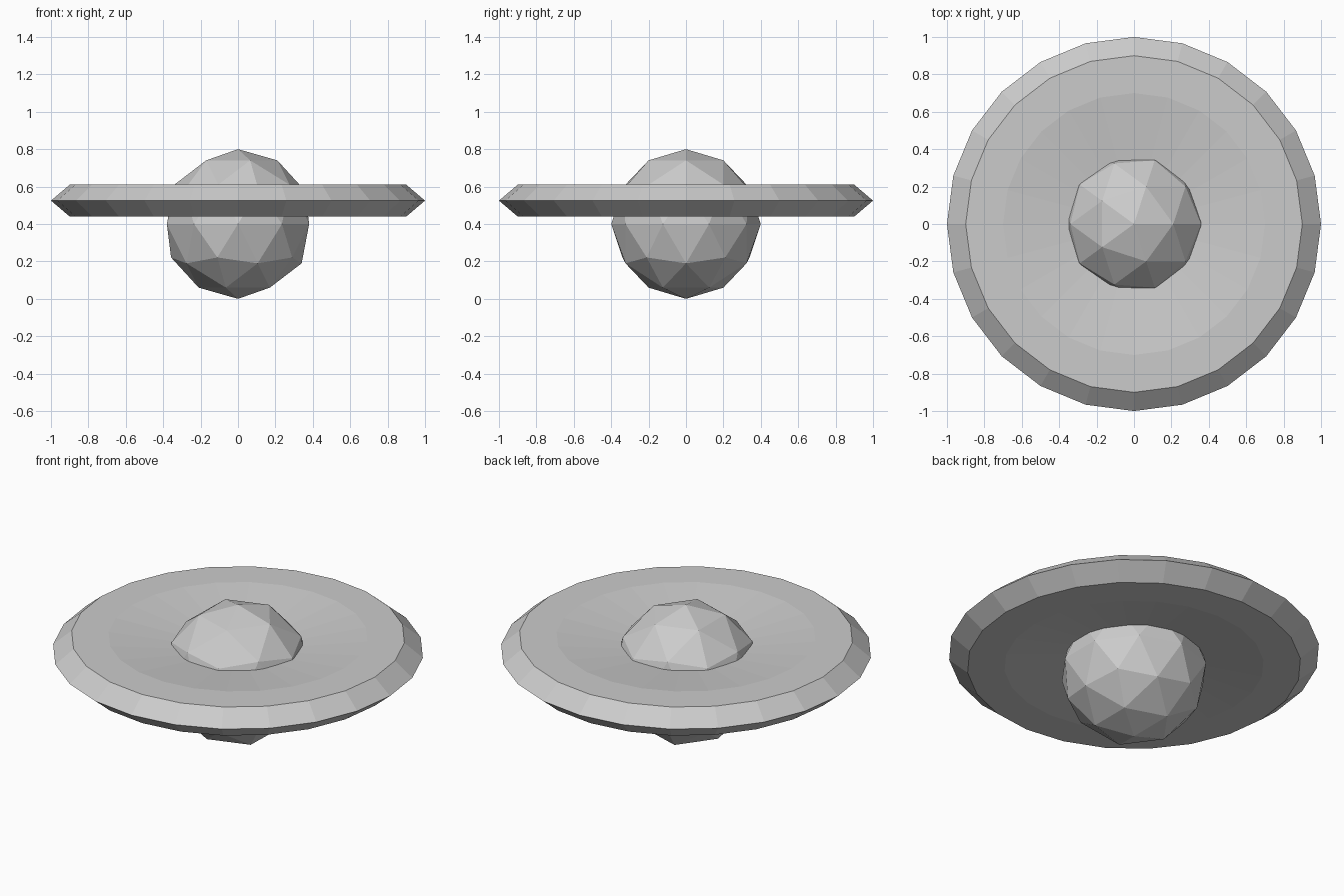
import bpy
import bmesh
from math import cos, sin, tau

default = bpy.data.objects.get("Cube")
if default:
    bpy.data.objects.remove(default, do_unlink=True)

grey = bpy.data.materials.new("light grey")
grey.use_nodes = True
grey.diffuse_color = (0.6, 0.6, 0.6, 1)
grey.node_tree.nodes["Principled BSDF"].inputs["Base Color"].default_value = (0.6, 0.6, 0.6, 1)


def add_object(name, bm, z):
    bmesh.ops.recalc_face_normals(bm, faces=bm.faces)
    mesh = bpy.data.meshes.new(name)
    bm.to_mesh(mesh)
    bm.free()
    mesh.materials.append(grey)
    obj = bpy.data.objects.new(name, mesh)
    obj.location.z = z
    bpy.context.collection.objects.link(obj)
    return obj


# Faceted ball in the middle
ball = bmesh.new()
bmesh.ops.create_icosphere(ball, subdivisions=2, radius=0.4)
add_object("central_ball", ball, 0.4)

# Disc: lathed profile with a bevelled rim and shallow dished faces
SIDES = 24
half = 0.085
profile = [(0.7, half), (0.9, half), (1.0, 0), (0.9, -half), (0.7, -half)]

disc = bmesh.new()
rings = [[disc.verts.new((r * cos(tau * i / SIDES), r * sin(tau * i / SIDES), z))
          for i in range(SIDES)] for r, z in profile]
hub_top = disc.verts.new((0, 0, 0.002))
hub_bottom = disc.verts.new((0, 0, -0.002))
for i in range(SIDES):
    j = (i + 1) % SIDES
    for a, b in zip(rings, rings[1:]):
        disc.faces.new((a[i], b[i], b[j], a[j]))
    disc.faces.new((hub_top, rings[0][i], rings[0][j]))
    disc.faces.new((hub_bottom, rings[-1][j], rings[-1][i]))
add_object("ring_disc", disc, 0.525)
